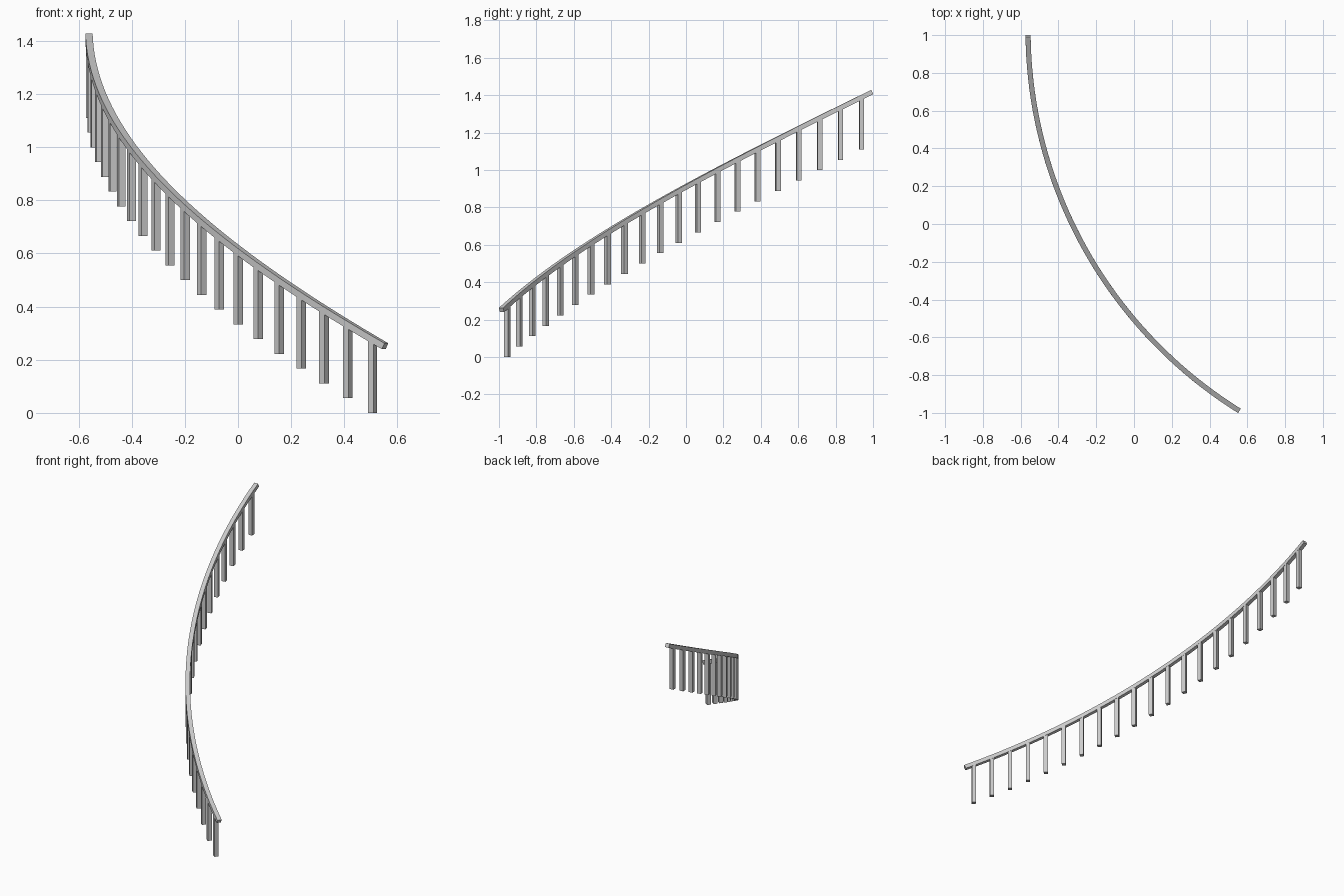
import bpy, bmesh
from math import sin, cos, radians
from mathutils import Vector, Matrix

if "Cube" in bpy.data.objects:
    bpy.data.objects.remove(bpy.data.objects["Cube"])

CX, CY, R = 1.813, 1.026, 2.374      # centre and radius of the stair curve
STEP = radians(2.725)                # angle between balusters
START = radians(57.96)               # angle at the low end
COUNT = 21
RISE = 0.0555                        # climb per baluster
RAIL_Z = 0.251                       # rail centre height at the low end
RAIL_W, RAIL_T, POST = 0.027, 0.025, 0.0255


def path(s):
    """Point, tangent and outward normal at s steps along the rail."""
    a = START - s * STEP
    out = Vector((-cos(a), -sin(a), 0))
    point = Vector((CX, CY, RAIL_Z + s * RISE)) + out * R
    tangent = Vector((-sin(a) * R * STEP, cos(a) * R * STEP, RISE)).normalized()
    return point, tangent, out


def finish(bm, name):
    bmesh.ops.recalc_face_normals(bm, faces=bm.faces)
    mesh = bpy.data.meshes.new(name)
    bm.to_mesh(mesh)
    bm.free()
    obj = bpy.data.objects.new(name, mesh)
    bpy.context.collection.objects.link(obj)
    return obj


# handrail: rectangular section swept along the rising arc
bm = bmesh.new()
rings = []
for i in range(COUNT * 2 + 1):
    p, t, out = path(i / 2)
    up = out.cross(t)
    if up.z < 0:
        up = -up
    rings.append([bm.verts.new(p + out * u * RAIL_W / 2 + up * v * RAIL_T / 2)
                  for u, v in ((-1, -1), (1, -1), (1, 1), (-1, 1))])
for a, b in zip(rings, rings[1:]):
    for k in range(4):
        n = (k + 1) % 4
        bm.faces.new((a[k], a[n], b[n], b[k]))
bm.faces.new(rings[0])
bm.faces.new(rings[-1])
rail = finish(bm, "handrail")
bpy.context.view_layer.objects.active = rail
rail.select_set(True)
bpy.ops.object.shade_smooth_by_angle(angle=radians(30))

# balusters: square posts turned to follow the curve, tops set into the rail
for i in range(COUNT):
    p, t, out = path(i + 0.5)
    bottom = i * RISE
    height = p.z - bottom
    bm = bmesh.new()
    bmesh.ops.create_cube(bm, size=1, matrix=Matrix.Diagonal((POST, POST, height, 1)))
    post = finish(bm, f"baluster_{i + 1:02d}")
    post.location = (p.x, p.y, bottom + height / 2)
    post.rotation_euler.z = START - (i + 0.5) * STEP
